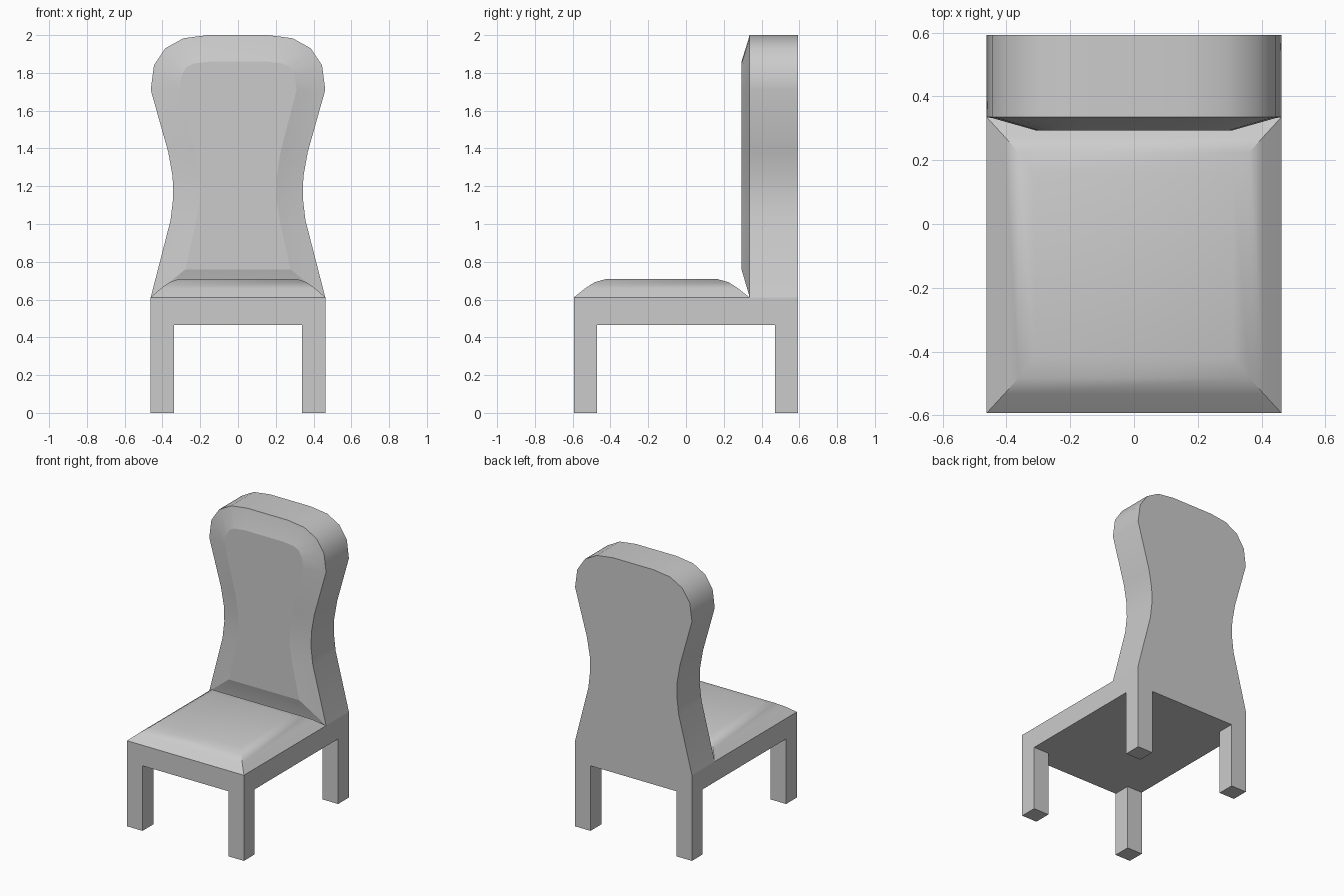
import bpy, bmesh, math

if "Cube" in bpy.data.objects:
    bpy.data.objects.remove(bpy.data.objects["Cube"])


def loft(name, rings, cap_start=False, cap_end=False, angle=30):
    """Bridge equal-length closed rings of points, with optional end caps."""
    bm = bmesh.new()
    loops = [[bm.verts.new(p) for p in ring] for ring in rings]
    n = len(rings[0])
    for a, b in zip(loops, loops[1:]):
        for i in range(n):
            j = (i + 1) % n
            bm.faces.new((a[i], a[j], b[j], b[i]))
    if cap_start:
        bm.faces.new(loops[0][::-1])
    if cap_end:
        bm.faces.new(loops[-1])
    mesh = bpy.data.meshes.new(name)
    bm.to_mesh(mesh)
    bm.free()
    obj = bpy.data.objects.new(name, mesh)
    bpy.context.collection.objects.link(obj)
    bpy.ops.object.select_all(action='DESELECT')
    obj.select_set(True)
    bpy.context.view_layer.objects.active = obj
    bpy.ops.object.shade_smooth_by_angle(angle=math.radians(angle))
    return obj


def rect(x0, x1, y0, y1, z):
    return [(x0, y0, z), (x1, y0, z), (x1, y1, z), (x0, y1, z)]


def outline(half, y):
    """Mirror a right-hand (x, z) profile into a closed ring at depth y."""
    return [(x, y, z) for x, z in half] + [(-x, y, z) for x, z in reversed(half)]


W, D, LEG = 0.462, 0.593, 0.122
UNDER, RIM, BACK_Y = 0.465, 0.612, 0.335

# Four square legs
for depth, sy in (("front", -1), ("back", 1)):
    for side, sx in (("left", -1), ("right", 1)):
        xs = sorted((sx * W, sx * (W - LEG)))
        ys = sorted((sy * D, sy * (D - LEG)))
        loft(f"{depth}_{side}_leg",
             [rect(*xs, *ys, 0), rect(*xs, *ys, UNDER)], cap_start=True)

# Seat frame, covered above by the cushion and backrest
loft("seat_frame", [rect(-W, W, -D, D, UNDER), rect(-W, W, -D, D, RIM)],
     cap_start=True)

# Domed seat cushion
loft("seat_cushion",
     [rect(-W + dx, W - dx, -D + dy, BACK_Y - dy, z)
      for dx, dy, z in ((0, 0, RIM), (0.055, 0.06, 0.66),
                        (0.10, 0.11, 0.692), (0.15, 0.175, 0.71))],
     cap_end=True, angle=40)

# Waisted backrest with rounded shoulders
outer = [(W, RIM), (0.357, 1.02), (0.343, 1.14), (0.346, 1.25), (0.369, 1.38),
         (W, 1.71), (0.445, 1.84), (0.385, 1.93), (0.29, 1.983), (0.16, 2.0)]
loft("backrest", [outline(outer, D), outline(outer, BACK_Y)], cap_start=True)

# Bevelled padding on the front of the backrest
inner = [(0.278, 0.76), (0.225, 1.0), (0.203, 1.13), (0.205, 1.25), (0.225, 1.38),
         (0.31, 1.71), (0.30, 1.78), (0.275, 1.83), (0.235, 1.85), (0.15, 1.86)]
rim = [(a + (c - a) * 0.12, b + (d - b) * 0.12)
       for (a, b), (c, d) in zip(outer, inner)]
loft("back_padding",
     [outline(outer, BACK_Y), outline(rim, BACK_Y - 0.003), outline(inner, 0.294)],
     cap_end=True, angle=10)
